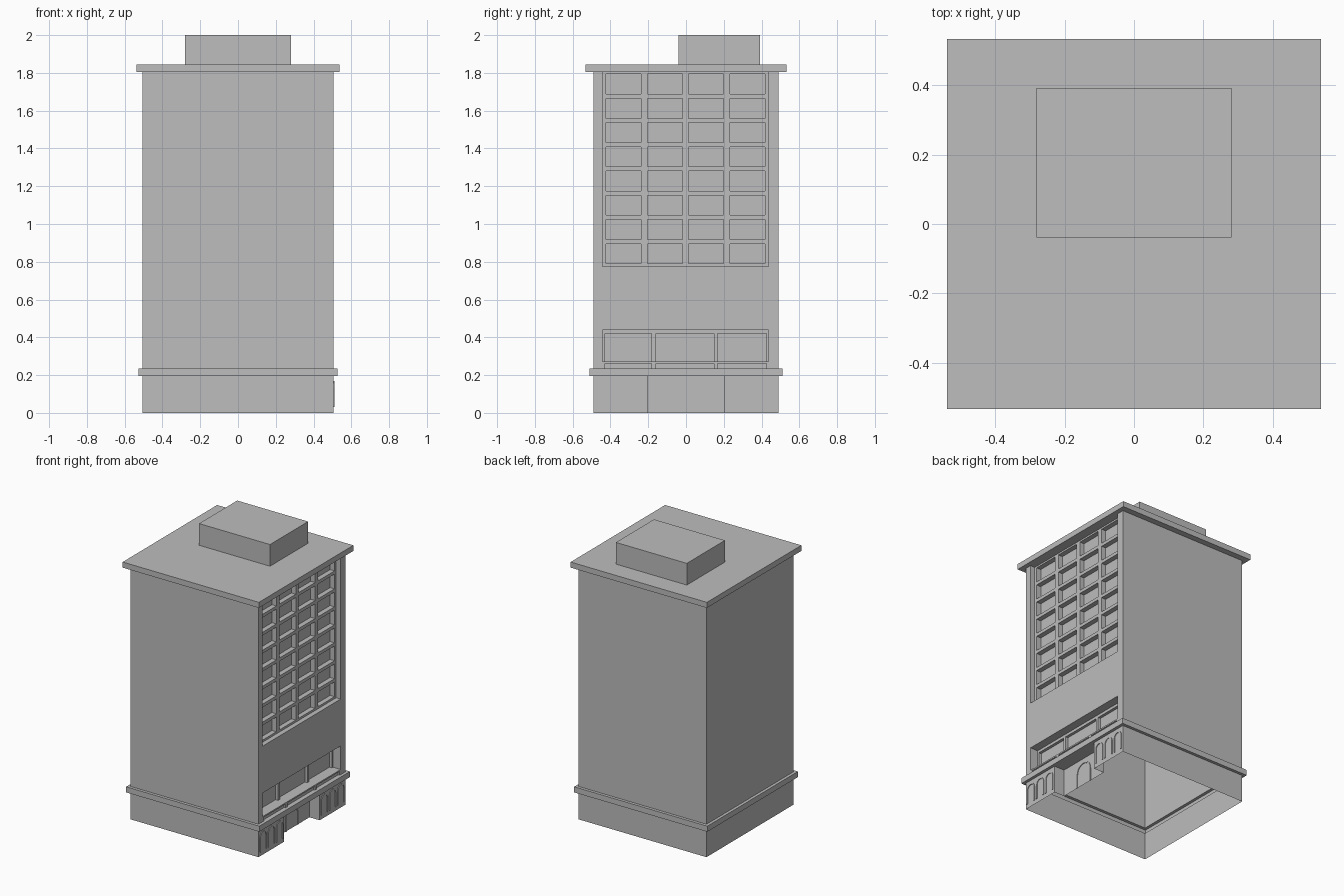
import bpy
import bmesh
from math import pi, cos, sin

cube = bpy.data.objects.get("Cube")
if cube:
    bpy.data.objects.remove(cube, do_unlink=True)

stone = bpy.data.materials.new("grey_stone")
stone.use_nodes = True
stone.diffuse_color = (0.51, 0.51, 0.51, 1)
stone.node_tree.nodes["Principled BSDF"].inputs["Base Color"].default_value = (0.51, 0.51, 0.51, 1)

HX, HY = 0.505, 0.49
BELT_LOW, BELT_TOP, ROOF_LOW, ROOF_TOP = 0.195, 0.235, 1.805, 1.845


def finish(name, bm):
    bmesh.ops.remove_doubles(bm, verts=bm.verts, dist=1e-5)
    bmesh.ops.dissolve_limit(bm, angle_limit=0.01, verts=bm.verts, edges=bm.edges)
    mesh = bpy.data.meshes.new(name)
    bm.to_mesh(mesh)
    bm.free()
    mesh.materials.append(stone)
    obj = bpy.data.objects.new(name, mesh)
    bpy.context.collection.objects.link(obj)
    return obj


def quad(bm, *points):
    bm.faces.new([bm.verts.new(p) for p in points])


def shell(name, rings, cap=False, open_right=False, cy=0):
    """Hollow rectangular shell through rings of (half x, half y, z)."""
    bm = bmesh.new()
    loops = [[(-x, cy - y, z), (x, cy - y, z), (x, cy + y, z), (-x, cy + y, z)]
             for x, y, z in rings]
    for low, high in zip(loops, loops[1:]):
        for i in range(4):
            j = (i + 1) % 4
            if not (open_right and i == 1):
                quad(bm, low[i], low[j], high[j], high[i])
    if cap:
        quad(bm, *loops[-1])
    return finish(name, bm)


def relief_wall(name, z_low, z_high, recesses, floor=True):
    """Wall facing +x; each recess is (y0, y1, z0, z1, depth), later ones win."""
    bm = bmesh.new()
    ys = sorted({-HY, HY} | {round(v, 4) for r in recesses for v in r[:2]})
    zs = sorted({z_low, z_high} | {round(v, 4) for r in recesses for v in r[2:4]})

    def face_x(i, j):
        if not (0 <= i < len(ys) - 1 and 0 <= j < len(zs) - 1):
            return HX
        y, z = (ys[i] + ys[i + 1]) / 2, (zs[j] + zs[j + 1]) / 2
        depth = 0
        for y0, y1, z0, z1, d in recesses:
            if y0 < y < y1 and z0 < z < z1:
                depth = d
        return HX - depth

    for i in range(len(ys)):
        for j in range(len(zs)):
            x = face_x(i, j)
            left, below = face_x(i - 1, j), face_x(i, j - 1)
            inside_y, inside_z = i < len(ys) - 1, j < len(zs) - 1
            y0, z0 = ys[i], zs[j]
            if inside_y and inside_z:
                y1, z1 = ys[i + 1], zs[j + 1]
                quad(bm, (x, y0, z0), (x, y1, z0), (x, y1, z1), (x, y0, z1))
            if inside_z and abs(x - left) > 1e-5:
                z1 = zs[j + 1]
                quad(bm, (left, y0, z0), (x, y0, z0), (x, y0, z1), (left, y0, z1))
            if inside_y and abs(x - below) > 1e-5 and (floor or j > 0):
                y1 = ys[i + 1]
                quad(bm, (below, y0, z0), (below, y1, z0), (x, y1, z0), (x, y0, z0))
    return finish(name, bm)


def arch_trim(name, x, y, half, z_low, top, rim=0.008, steps=10):
    """Thin raised border around an arched opening."""
    bm = bmesh.new()
    spring = top - half

    def outline(r):
        arc = [(x, y + r * cos(pi * k / steps), spring + r * sin(pi * k / steps))
               for k in range(steps + 1)]
        return [(x, y + r, z_low)] + arc + [(x, y - r, z_low)]

    outer, inner = outline(half), outline(half - rim)
    for k in range(len(outer) - 1):
        quad(bm, outer[k], outer[k + 1], inner[k + 1], inner[k])
    obj = finish(name, bm)
    trim = obj.modifiers.new("thickness", "SOLIDIFY")
    trim.thickness = 0.005
    trim.offset = 1


# Hollow structure, open underneath
shell("base_walls", [(HX, HY, 0), (HX, HY, BELT_LOW)], open_right=True)
shell("belt_course", [(HX, HY, BELT_LOW), (0.526, 0.511, BELT_LOW),
                      (0.526, 0.511, BELT_TOP), (HX, HY, BELT_TOP)])
shell("tower_walls", [(HX, HY, BELT_TOP), (HX, HY, ROOF_LOW)], open_right=True)
shell("roof_slab", [(HX, HY, ROOF_LOW), (0.538, 0.533, ROOF_LOW),
                    (0.538, 0.533, ROOF_TOP)], cap=True)
shell("roof_house", [(0.28, 0.215, ROOF_TOP), (0.28, 0.215, 2.0)], cap=True, cy=0.176)

# Tower facade: deep window grid, wide lower windows and slots above the belt
recesses = [(-0.443, 0.437, 0.775, ROOF_LOW, 0.035)]
for col in range(4):
    for row in range(8):
        y, z = -0.423 + col * 0.2185, 0.79 + row * 0.1283
        recesses.append((y, y + 0.185, z, z + 0.105, 0.07))
recesses.append((-0.443, 0.437, 0.272, 0.44, 0.06))
for y0, y1 in ((-0.43, -0.183), (-0.16, 0.147), (0.167, 0.425)):
    recesses.append((y0, y1, 0.272, 0.42, 0.08))
    recesses.append((y0, y1, BELT_TOP, 0.262, 0.012))
relief_wall("tower_facade", BELT_TOP, ROOF_LOW, recesses)

# Ground floor with a recessed entrance
relief_wall("base_facade", 0, BELT_LOW, [(-0.2, 0.2, 0, BELT_LOW, 0.08)], floor=False)
arch_trim("entrance_arch", HX - 0.08, 0, 0.07, 0, 0.165)
for side in (-1, 1):
    for k in range(3):
        arch_trim("wing_arch", HX, side * (0.252 + k * 0.093), 0.038, 0.03, 0.17)
